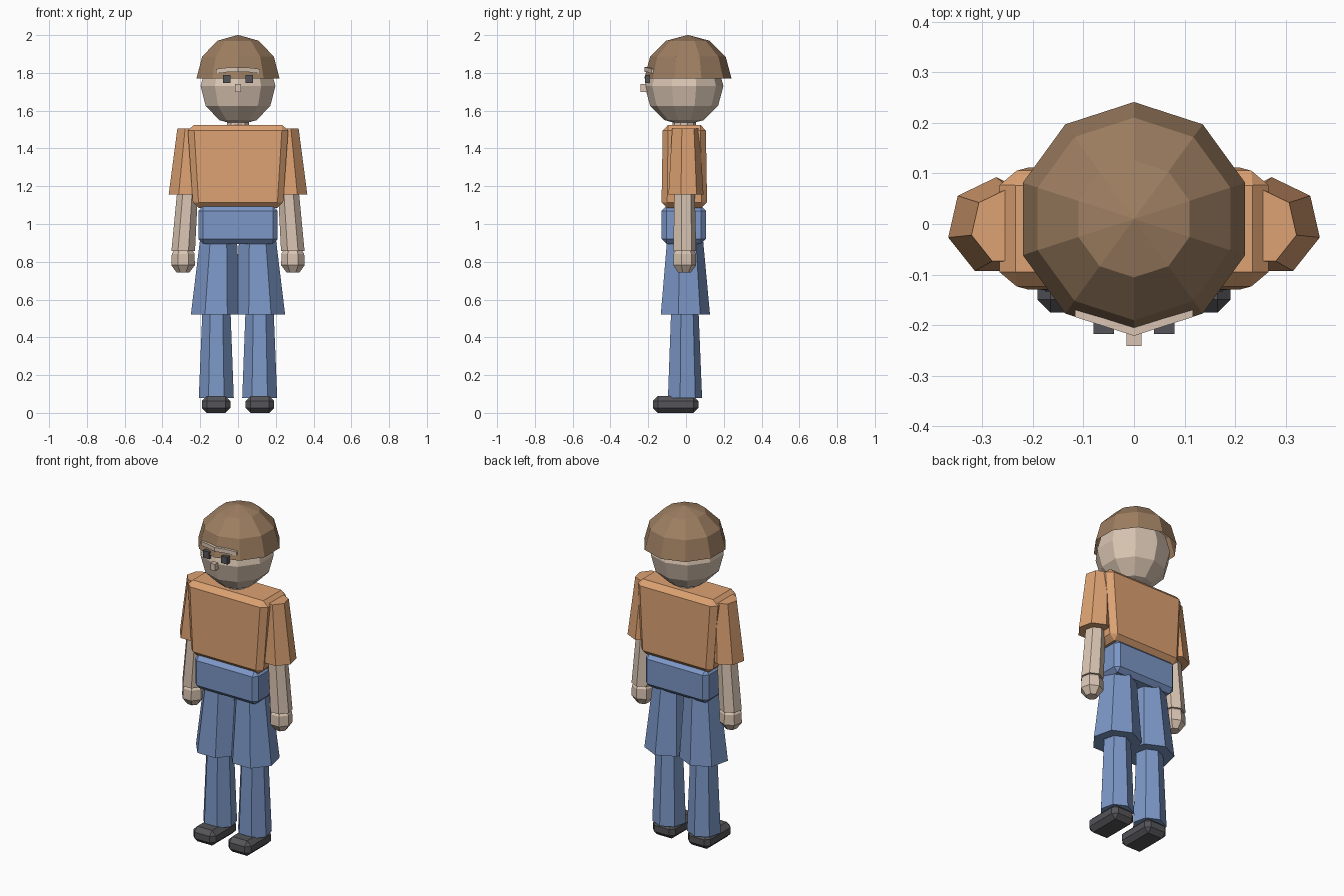
import bpy, bmesh
from math import sin, cos, pi, radians
from mathutils import Vector

cube = bpy.data.objects.get("Cube")
if cube:
    bpy.data.objects.remove(cube, do_unlink=True)


def material(name, rgb):
    m = bpy.data.materials.new(name)
    m.use_nodes = True
    m.diffuse_color = (*rgb, 1)
    m.node_tree.nodes["Principled BSDF"].inputs["Base Color"].default_value = (*rgb, 1)
    return m


skin = material("skin", (0.70, 0.56, 0.45))
orange = material("orange_shirt", (0.72, 0.36, 0.17))
blue = material("blue_denim", (0.20, 0.31, 0.57))
brown = material("brown_cap", (0.34, 0.21, 0.12))
dark = material("dark_grey", (0.09, 0.09, 0.10))


def finish(name, bm, mat):
    bmesh.ops.remove_doubles(bm, verts=bm.verts, dist=0.0005)
    bmesh.ops.recalc_face_normals(bm, faces=bm.faces)
    mesh = bpy.data.meshes.new(name)
    bm.to_mesh(mesh)
    bm.free()
    mesh.materials.append(mat)
    obj = bpy.data.objects.new(name, mesh)
    bpy.context.collection.objects.link(obj)
    return obj


def loft(name, rings, mat, caps=True):
    """Skin a list of equally sized point rings."""
    bm = bmesh.new()
    loops = [[bm.verts.new(p) for p in ring] for ring in rings]
    n = len(loops[0])
    for a, b in zip(loops, loops[1:]):
        for i in range(n):
            j = (i + 1) % n
            bm.faces.new((a[i], a[j], b[j], b[i]))
    if caps:
        bm.faces.new(loops[0])
        bm.faces.new(loops[-1])
    return finish(name, bm, mat)


def ring(n, x, y, z, r):
    """Regular polygon with one corner pointing backwards."""
    return [Vector((x + r * sin(2 * pi * i / n), y + r * cos(2 * pi * i / n), z))
            for i in range(n)]


def limb(name, sections, mat, y=-0.01):
    """Seven-sided tube from (x, z, radius) sections."""
    return loft(name, [ring(7, x, y, z, r) for x, z, r in sections], mat)


def dome(name, y, z, r, low, mat):
    """Ten-sided sphere from latitude low (degrees) up to the top."""
    rings = [ring(10, 0, y, z + r * sin(radians(a)), r * cos(radians(a)))
             for a in range(low, 91, 30)]
    return loft(name, rings, mat, caps=False)


def box(name, lo, hi, mat, bevel=0, top=(1, 1)):
    """Box between two corners, optionally chamfered and tapered to the top."""
    lo, hi = Vector(lo), Vector(hi)
    mid, size = (lo + hi) / 2, hi - lo
    bm = bmesh.new()
    bmesh.ops.create_cube(bm, size=1)
    for v in bm.verts:
        v.co = Vector([a * b for a, b in zip(v.co, size)])
    if bevel:
        bmesh.ops.bevel(bm, geom=bm.edges[:], offset=bevel, segments=1,
                        profile=0.5, affect='EDGES')
    for v in bm.verts:
        t = v.co.z / size.z + 0.5
        v.co.x *= 1 + (top[0] - 1) * t
        v.co.y *= 1 + (top[1] - 1) * t
        v.co += mid
    return finish(name, bm, mat)


# Head, neck and cap
dome("head", -0.01, 1.73, 0.208, -90, skin)
loft("neck", [ring(10, 0, -0.01, z, 0.062) for z in (1.48, 1.58)], skin)
dome("cap", 0.01, 1.77, 0.231, 0, brown)

# Face
box("nose", (-0.015, -0.241, 1.70), (0.015, -0.20, 1.74), skin)
brow = []
for x in (-0.117, -0.06, 0, 0.06, 0.117):
    y, z = -0.208 + 0.32 * abs(x), 1.818 - 0.7 * x * x
    brow.append([Vector((x, y + dy, z + dz)) for dy, dz in
                 ((-0.013, -0.012), (-0.013, 0.012), (0.02, 0.012), (0.02, -0.012))])
loft("brow", brow, skin)

# Trunk
box("shirt", (-0.237, -0.13, 1.085), (0.237, 0.112, 1.525), orange, 0.03, (1.13, 0.94))
box("hips", (-0.21, -0.13, 0.895), (0.21, 0.106, 1.095), blue, 0.026)

# Paired parts
for side, s in (("left", 1), ("right", -1)):
    box(side + "_eye", (s * 0.06 - 0.02, -0.217, 1.747),
        (s * 0.06 + 0.02, -0.192, 1.79), dark)
    limb(side + "_sleeve", [(s * 0.272, 1.155, 0.0975), (s * 0.247, 1.505, 0.076)],
         orange, -0.005)
    limb(side + "_forearm", [(s * 0.29, 0.857, 0.064), (s * 0.265, 1.2, 0.056)], skin)
    limb(side + "_hand", [(s * 0.291, 0.742, 0.034), (s * 0.291, 0.782, 0.064),
                          (s * 0.29, 0.842, 0.062), (s * 0.29, 0.86, 0.05)], skin)
    limb(side + "_thigh", [(s * 0.116, 0.52, 0.137), (s * 0.103, 0.93, 0.099)], blue)
    limb(side + "_shin", [(s * 0.115, 0.08, 0.095), (s * 0.114, 0.6, 0.074)], blue)
    box(side + "_shoe", (s * 0.116 - 0.075, -0.175, 0),
        (s * 0.116 + 0.075, 0.065, 0.09), dark, 0.026)
